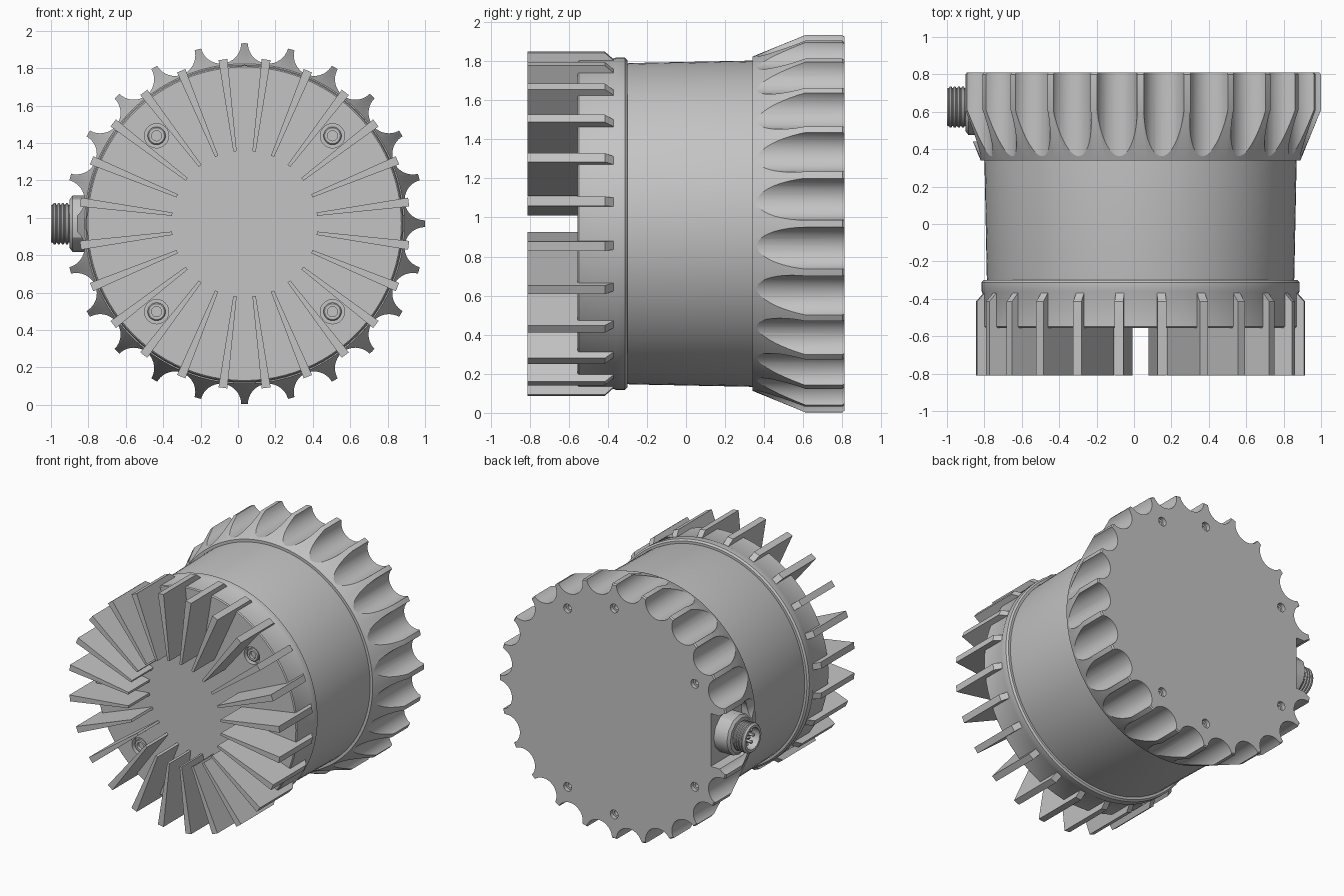
import bpy, bmesh, math
from mathutils import Vector

old = bpy.data.objects.get("Cube")
if old:
    bpy.data.objects.remove(old, do_unlink=True)

CX, CZ = 0.035, 0.968          # main axis runs along y through here
CONN_Y = 0.625                 # connector axis runs along x at this y

grey = bpy.data.materials.new("plain_grey")
grey.use_nodes = True
GREY = (0.55, 0.55, 0.55, 1)
grey.diffuse_color = GREY
grey.node_tree.nodes["Principled BSDF"].inputs["Base Color"].default_value = GREY


def finish(name, bm, angle=30):
    bmesh.ops.recalc_face_normals(bm, faces=bm.faces[:])
    mesh = bpy.data.meshes.new(name)
    bm.to_mesh(mesh)
    bm.free()
    mesh.materials.append(grey)
    obj = bpy.data.objects.new(name, mesh)
    bpy.context.collection.objects.link(obj)
    smooth(obj, angle)
    return obj


def smooth(obj, angle=30):
    bpy.ops.object.select_all(action='DESELECT')
    obj.select_set(True)
    bpy.context.view_layer.objects.active = obj
    bpy.ops.object.shade_smooth_by_angle(angle=math.radians(angle))


def lathe(bm, profile, axis='y', centre=(CX, CZ), seg=96):
    """Revolve (position along axis, radius) points into a capped solid."""
    a0, b0 = centre
    rings = []
    for t, r in profile:
        ring = []
        for i in range(seg):
            a = 2 * math.pi * (i + 0.5) / seg if seg == 6 else 2 * math.pi * i / seg
            u, v = a0 + r * math.cos(a), b0 + r * math.sin(a)
            ring.append(bm.verts.new((u, t, v) if axis == 'y' else (t, u, v)))
        rings.append(ring)
    for p, q in zip(rings, rings[1:]):
        for i in range(seg):
            j = (i + 1) % seg
            bm.faces.new((p[i], p[j], q[j], q[i]))
    bm.faces.new(rings[0])
    bm.faces.new(rings[-1])


def solid(name, profile, **kw):
    bm = bmesh.new()
    lathe(bm, profile, **kw)
    return finish(name, bm)


def polar(r, deg):
    a = math.radians(deg)
    return (CX + r * math.cos(a), CZ + r * math.sin(a))


def cut(obj, bm):
    """Subtract the closed shapes in bm from obj."""
    cutter = finish("cutter", bm)
    cutter.hide_render = True
    mod = obj.modifiers.new("cut", 'BOOLEAN')
    mod.operation, mod.solver, mod.object = 'DIFFERENCE', 'EXACT', cutter
    bpy.context.view_layer.objects.active = obj
    bpy.ops.object.modifier_apply(modifier=mod.name)
    bpy.data.objects.remove(cutter, do_unlink=True)
    smooth(obj)


# Central barrel
solid("barrel", [(-0.31, 0.818), (-0.29, 0.822), (0.36, 0.835)])

# Front housing with four counterbores
housing = solid("front_housing", [(-0.555, 0.838), (-0.548, 0.845), (-0.37, 0.845),
                                  (-0.36, 0.85), (-0.312, 0.85), (-0.30, 0.838)])
bm = bmesh.new()
for deg in (45, 135, 225, 315):
    lathe(bm, [(-0.60, 0.065), (-0.515, 0.065)], centre=polar(0.665, deg), seg=32)
cut(housing, bm)

# Socket screws in the counterbores
bm = bmesh.new()
for deg in (45, 135, 225, 315):
    c = polar(0.665, deg)
    lathe(bm, [(-0.51, 0.048), (-0.543, 0.048), (-0.549, 0.042),
               (-0.549, 0.027), (-0.525, 0.027)], centre=c, seg=30)
finish("front_screws", bm)

# Radial cooling fins, wedge shaped in plan
fin_side = [(0.39, -0.81), (0.885, -0.81), (0.885, -0.415), (0.845, -0.37),
            (0.80, -0.37), (0.39, -0.53)]
bm = bmesh.new()
for k in range(24):
    a = math.radians(7.5 + 15 * k)
    out = Vector((math.cos(a), 0, math.sin(a)))
    side = Vector((-math.sin(a), 0, math.cos(a)))
    sheets = []
    for s in (-1, 1):
        sheets.append([bm.verts.new(Vector((CX, y, CZ)) + out * r
                                    + side * s * (0.009 + 0.03 * (r - 0.39)))
                       for r, y in fin_side])
    left, right = sheets
    bm.faces.new(left)
    bm.faces.new(right)
    for i in range(len(left)):
        j = (i + 1) % len(left)
        bm.faces.new((left[i], left[j], right[j], right[i]))
finish("cooling_fins", bm)

# Scalloped rear cap
cap = solid("rear_cap", [(0.34, 0.855), (0.61, 0.965), (0.80, 0.965), (0.81, 0.957)], seg=144)
bm = bmesh.new()
for k in range(24):
    lathe(bm, [(0.2, 0.109), (1.0, 0.109)], centre=polar(0.973, 7.5 + 15 * k), seg=40)
cut(cap, bm)

# Flat pocket for the connector, rounded at its inner end
bm = bmesh.new()
outline = [(1.0, -0.2), (1.0, 0.2)]
outline += [(0.54 + 0.1 * math.cos(a), 0.1 + 0.1 * math.sin(a))
            for a in [math.radians(90 + 15 * i) for i in range(7)]]
outline += [(y, -z) for y, z in reversed(outline[2:])]
ends = [[bm.verts.new((x, y, CZ + z)) for y, z in outline] for x in (-1.2, -0.775)]
for e in ends:
    bm.faces.new(e)
for i in range(len(outline)):
    j = (i + 1) % len(outline)
    bm.faces.new((ends[0][i], ends[0][j], ends[1][j], ends[1][i]))
cut(cap, bm)

# Stepped screw holes in the rear face
for radius, depth in ((0.033, 0.03), (0.018, 0.06)):
    bm = bmesh.new()
    for deg in (60, 90, 150, 210, 270, 300):
        lathe(bm, [(0.81 - depth, radius), (0.85, radius)], centre=polar(0.78, deg), seg=24)
    cut(cap, bm)

# Connector: hex nut, flange and threaded hollow barrel
C = (CONN_Y, CZ)
solid("connector_nut", [(-0.76, 0.15), (-0.885, 0.15), (-0.90, 0.13)],
      axis='x', centre=C, seg=12)
thread = [(-0.76, 0.10), (-0.90, 0.10)]
for i in range(4):
    x = -0.905 - 0.022 * i
    thread += [(x, 0.101), (x - 0.005, 0.11), (x - 0.014, 0.11), (x - 0.019, 0.101)]
thread += [(-0.992, 0.104), (-1.0, 0.098), (-1.0, 0.08), (-0.92, 0.08)]
solid("connector_barrel", thread, axis='x', centre=C, seg=48)

# Contact pins inside the connector
bm = bmesh.new()
for i in range(7):
    r, a = (0.0 if i == 6 else 0.05), math.radians(60 * i)
    lathe(bm, [(-0.91, 0.011), (-0.97, 0.011), (-0.975, 0.006)], axis='x',
          centre=(CONN_Y + r * math.cos(a), CZ + r * math.sin(a)), seg=12)
finish("connector_pins", bm)
